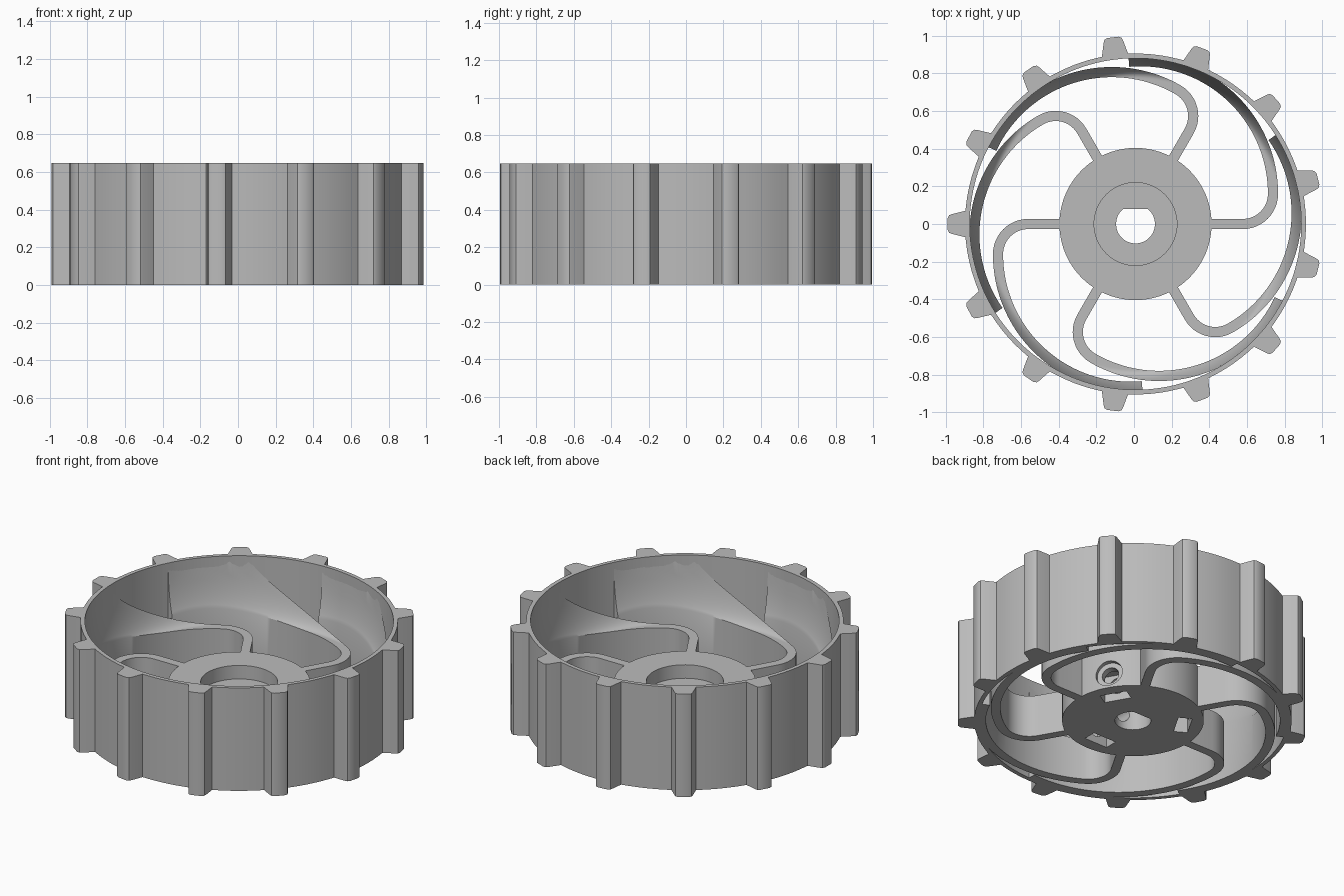
import bpy, bmesh
from math import sin, cos, pi, radians, hypot, atan2
from mathutils import Matrix, Vector

if "Cube" in bpy.data.objects:
    bpy.data.objects.remove(bpy.data.objects["Cube"])

HEIGHT = 0.648
HUB_TOP = 0.265
CENTRE = Vector((0.008, 0, 0))

grey = bpy.data.materials.new("grey plastic")
grey.diffuse_color = (0.5, 0.5, 0.5, 1)
grey.use_nodes = True
grey.node_tree.nodes["Principled BSDF"].inputs["Base Color"].default_value = grey.diffuse_color


def finish(name, bm, smooth=True):
    bmesh.ops.recalc_face_normals(bm, faces=bm.faces)
    mesh = bpy.data.meshes.new(name)
    bm.to_mesh(mesh)
    bm.free()
    mesh.materials.append(grey)
    ob = bpy.data.objects.new(name, mesh)
    ob.location = CENTRE
    bpy.context.collection.objects.link(ob)
    if smooth:
        shade(ob)
    return ob


def shade(ob):
    bpy.ops.object.select_all(action='DESELECT')
    ob.select_set(True)
    bpy.context.view_layer.objects.active = ob
    bpy.ops.object.shade_smooth_by_angle(angle=radians(30))


def prism(name, pts, z0, z1):
    bm = bmesh.new()
    face = bm.faces.new([bm.verts.new((x, y, z0)) for x, y in pts])
    new = bmesh.ops.extrude_face_region(bm, geom=[face])["geom"]
    bmesh.ops.translate(bm, verts=[v for v in new if isinstance(v, bmesh.types.BMVert)],
                        vec=(0, 0, z1 - z0))
    return finish(name, bm, False)


def circle(r, n):
    return [(r * cos(2 * pi * i / n), r * sin(2 * pi * i / n)) for i in range(n)]


# Toothed rim: outer outline paired with a round bore
TEETH = 13
tooth = [(0.903, -0.07), (0.975, -0.052), (0.99, -0.046), (0.998, -0.03),
         (0.998, 0.03), (0.99, 0.046), (0.975, 0.052), (0.903, 0.07)]
outline = []
for k in range(TEETH):
    a = pi + 2 * pi * k / TEETH
    outline += [(hypot(x, y), a + atan2(y, x)) for x, y in tooth]
    half = atan2(0.07, 0.903)
    gap = 2 * pi / TEETH - 2 * half
    outline += [(0.905, a + half + gap * j / 8) for j in range(1, 8)]
bm = bmesh.new()
rings = [[bm.verts.new((r * cos(a), r * sin(a), z)) for r, a in loop]
         for loop, z in ((outline, 0), (outline, HEIGHT),
                         ([(0.88, a) for r, a in outline], HEIGHT),
                         ([(0.88, a) for r, a in outline], 0))]
n = len(outline)
for s in range(4):
    p, q = rings[s], rings[(s + 1) % 4]
    for i in range(n):
        j = (i + 1) % n
        bm.faces.new((p[i], p[j], q[j], q[i]))
finish("toothed_rim", bm)


# Swept spokes: flat by the hub, their tops climbing the rim like a dish
def dish(r):
    t = min(max((r - 0.775) / 0.107, 0), 1)
    return HUB_TOP + (HEIGHT - 0.004 - HUB_TOP) * (1 - (1 - t ** 2.2) ** 0.6)


HALF_WIDTH = 0.027
path = [(0.38, 0, -pi / 2), (0.48, 0, -pi / 2)]  # x, y, direction of outer side
for i in range(13):
    a = -pi / 2 + pi / 2 * i / 12
    path.append((0.57 + 0.16 * cos(a), 0.16 + 0.16 * sin(a), a))
for i in range(1, 57):
    a = radians(95) * i / 56
    path.append((0.026 + 0.704 * cos(a), 0.16 + 0.704 * sin(a), a))

ACROSS = 8
for k in range(6):
    bm = bmesh.new()
    top, low = [], []
    for x, y, a in path:
        row_t, row_l = [], []
        for j in range(ACROSS + 1):
            w = HALF_WIDTH * (2 * j / ACROSS - 1)
            px, py = x + w * cos(a), y + w * sin(a)
            r = hypot(px, py)
            f = min(1, (0.885 + 0.001 * j) / r)
            row_t.append(bm.verts.new((px * f, py * f, dish(r * f))))
            row_l.append(bm.verts.new((px * f, py * f, 0)))
        top.append(row_t)
        low.append(row_l)
    for i in range(len(path) - 1):
        for g in (top, low):
            for j in range(ACROSS):
                bm.faces.new((g[i][j], g[i + 1][j], g[i + 1][j + 1], g[i][j + 1]))
        for j in (0, ACROSS):
            bm.faces.new((top[i][j], top[i + 1][j], low[i + 1][j], low[i][j]))
    for i in (0, -1):
        bm.faces.new(top[i] + low[i][::-1])
    bmesh.ops.rotate(bm, verts=bm.verts, matrix=Matrix.Rotation(k * pi / 3, 3, 'Z'))
    finish("spoke_%d" % (k + 1), bm)


# Hub with bearing recess, flatted shaft bore, nut slots and screw holes
hub = prism("hub", circle(0.404, 96), 0, HUB_TOP)


def cut(cutter):
    mod = hub.modifiers.new("cut", 'BOOLEAN')
    mod.operation = 'DIFFERENCE'
    mod.solver = 'EXACT'
    mod.object = cutter
    bpy.context.view_layer.update()
    mesh = bpy.data.meshes.new_from_object(
        hub.evaluated_get(bpy.context.evaluated_depsgraph_get()))
    hub.modifiers.clear()
    hub.data = mesh
    bpy.data.objects.remove(cutter)


def radial_cylinder(angle, radius, r0, r1, z):
    bm = bmesh.new()
    turn = Matrix.Rotation(angle, 4, 'Z') @ Matrix.Translation(((r0 + r1) / 2, 0, z))
    bmesh.ops.create_cone(bm, cap_ends=True, segments=32, radius1=radius, radius2=radius,
                          depth=r1 - r0, matrix=turn @ Matrix.Rotation(pi / 2, 4, 'Y'))
    return finish("screw_cutter", bm, False)


cut(prism("recess_cutter", circle(0.22, 64), 0.18, 0.4))
cut(prism("bore_cutter", [(x, min(y, 0.08)) for x, y in circle(0.103, 48)
                          if y < 0.08 or abs(x) > 0.055], -0.1, 0.3))
for a in (radians(30), radians(150), radians(270)):
    c, s = cos(a), sin(a)
    box = [(0.25, -0.08), (0.33, -0.08), (0.33, 0.08), (0.25, 0.08)]
    cut(prism("nut_cutter", [(x * c - y * s, x * s + y * c) for x, y in box], -0.1, 0.165))
    cut(radial_cylinder(a, 0.05, 0.06, 0.5, 0.095))
    cut(radial_cylinder(a, 0.08, 0.375, 0.5, 0.095))
shade(hub)
